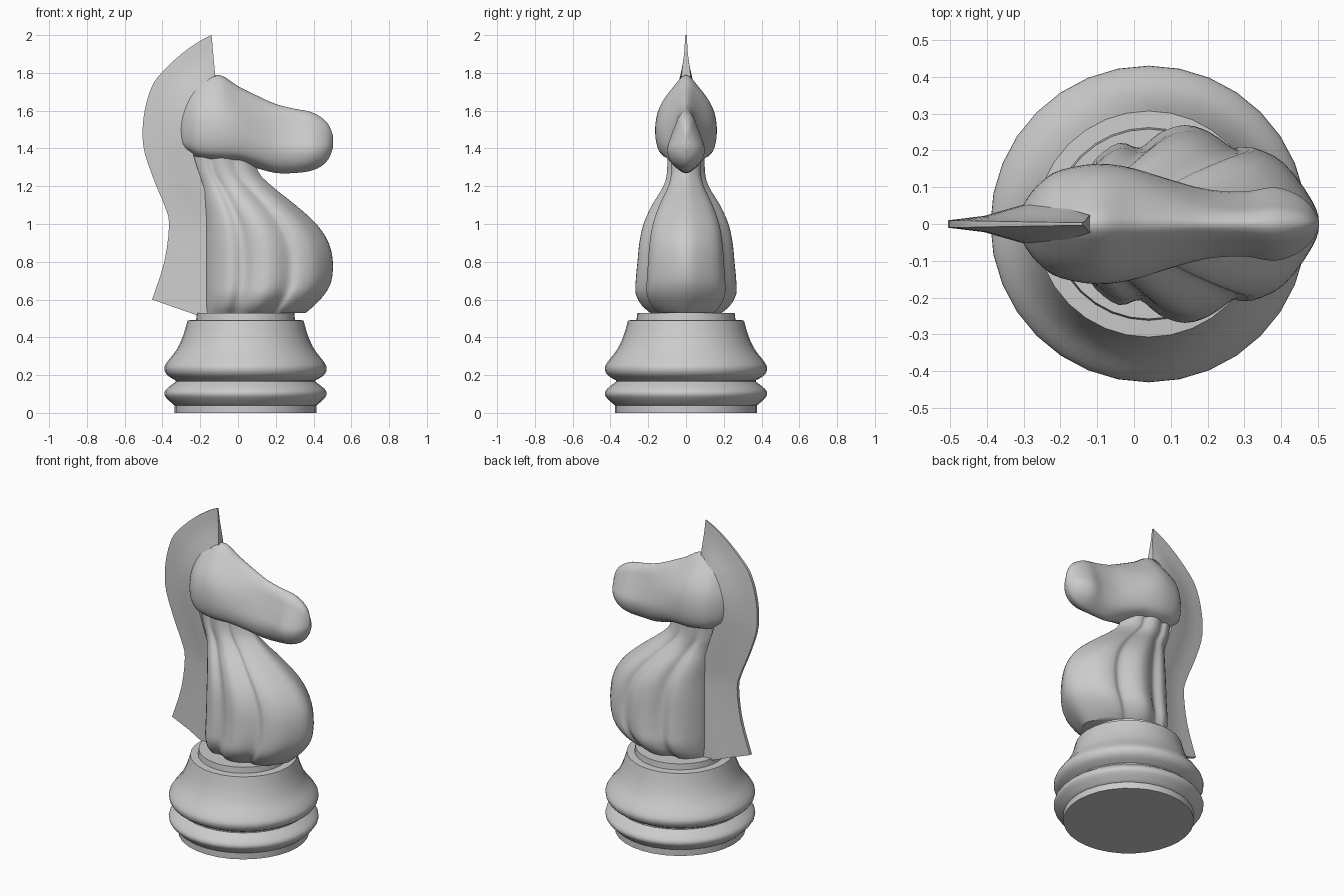
import bpy, bmesh, math
from mathutils import Vector

if "Cube" in bpy.data.objects:
    bpy.data.objects.remove(bpy.data.objects["Cube"])


def spline(pts, steps, closed=False):
    """Catmull-Rom resampling that passes through every point."""
    pts = [Vector(p) for p in pts]
    n = len(pts)
    out = []
    for i in range(n if closed else n - 1):
        if closed:
            a, b, c, d = (pts[(i + k) % n] for k in (-1, 0, 1, 2))
        else:
            a, b, c, d = pts[max(i - 1, 0)], pts[i], pts[i + 1], pts[min(i + 2, n - 1)]
        for s in range(steps):
            t = s / steps
            out.append(0.5 * (2 * b + (c - a) * t + (2 * a - 5 * b + 4 * c - d) * t * t
                              + (3 * b - a - 3 * c + d) * t ** 3))
    if not closed:
        out.append(pts[-1])
    return out


def loft(name, rings, angle=40):
    """Skin closed rings of 3D points and cap both ends."""
    bm = bmesh.new()
    rows = [[bm.verts.new(p) for p in ring] for ring in rings]
    n = len(rows[0])
    for a, b in zip(rows, rows[1:]):
        for i in range(n):
            j = (i + 1) % n
            bm.faces.new((a[i], a[j], b[j], b[i]))
    bm.faces.new(rows[0])
    bm.faces.new(rows[-1])
    bmesh.ops.recalc_face_normals(bm, faces=bm.faces)
    mesh = bpy.data.meshes.new(name)
    bm.to_mesh(mesh)
    bm.free()
    ob = bpy.data.objects.new(name, mesh)
    bpy.context.collection.objects.link(ob)
    bpy.ops.object.select_all(action='DESELECT')
    ob.select_set(True)
    bpy.context.view_layer.objects.active = ob
    bpy.ops.object.shade_smooth_by_angle(angle=math.radians(angle))
    return ob


def mirrored(half):
    """Complete a half section whose first and last points are (near) the centre."""
    back = [(a, -b) for a, b in reversed(half) if b > 1e-6]
    return list(half) + back


# turned base
SEG = 32
foot = [(.375, 0), (.375, .04)]
lower_ring = spline([(.38, .042), (.42, .08), (.43, .105), (.415, .13), (.37, .165)], 3)
upper_ring = spline([(.37, .172), (.415, .2), (.43, .235), (.415, .27), (.365, .335),
                     (.33, .41), (.307, .49)], 3)
collar = [(.262, .492), (.258, .528)]
profile = foot + [tuple(p) for p in lower_ring + upper_ring] + collar
loft("turned_base", [[(.04 + r * math.cos(2 * math.pi * k / SEG),
                       r * math.sin(2 * math.pi * k / SEG), z) for k in range(SEG)]
                     for r, z in profile], 35)

# neck and chest: lobed section scaled between back edge, front edge and half width
lobes = mirrored([(1, 0), (.97, .25), (.86, .63), (.74, .78), (.67, .76), (.57, .93),
                  (.48, 1), (.38, .93), (.29, .77), (.2, .82), (.1, .65), (.03, .38), (0, .15)])
lobes = spline(lobes, 3, True)
neck_rows = spline([(.53, -.17, .36, .19), (.57, -.17, .405, .235), (.63, -.17, .46, .266),
                    (.7, -.17, .495, .266), (.8, -.17, .502, .257), (.9, -.17, .48, .247),
                    (1.0, -.17, .415, .225), (1.1, -.18, .305, .18), (1.2, -.2, .18, .12),
                    (1.28, -.23, .105, .1), (1.4, -.25, .08, .1)], 3)
loft("neck", [[(xl + (xr - xl) * u, w * v, z) for u, v in lobes]
              for z, xl, xr, w in neck_rows])

# head: vertical sections along x, blending from cheek shape to snout shape
cheek = mirrored([(0, 0), (.06, .6), (.14, .88), (.3, 1), (.5, .98), (.68, .8), (.87, .4), (1, 0)])
snout = mirrored([(0, 0), (.07, .5), (.19, .85), (.37, 1), (.58, .8), (.76, .58), (.92, .36), (1, 0)])
cheek, snout = spline(cheek, 3, True), spline(snout, 3, True)
head_rows = spline([(-.315, 1.48, 1.56, .02), (-.29, 1.4, 1.65, .07), (-.25, 1.365, 1.72, .115),
                    (-.2, 1.335, 1.765, .145), (-.1, 1.32, 1.79, .162), (0, 1.32, 1.73, .15),
                    (.1, 1.295, 1.68, .12), (.2, 1.27, 1.635, .094), (.3, 1.27, 1.61, .088),
                    (.38, 1.28, 1.595, .1), (.44, 1.305, 1.565, .082), (.48, 1.345, 1.525, .05),
                    (.502, 1.4, 1.47, .012)], 3)
rings = []
for x, zb, zt, w in head_rows:
    f = min(max((x + .02) / .27, 0), 1)
    sec = [c.lerp(s, f) for c, s in zip(cheek, snout)]
    rings.append([(x, w * v, zb + (zt - zb) * t) for t, v in sec])
loft("head", rings, 60)

# mane: thin crest from an outer edge to an inner edge buried in neck and head
# each row: outer x, outer z, inner x, inner z, thickness factor
mane_rows = spline([(-.455, .6, -.14, .49, 1), (-.39, .8, -.13, .78, 1), (-.365, 1.0, -.13, .98, 1),
                    (-.39, 1.1, -.15, 1.1, 1), (-.44, 1.22, -.19, 1.22, 1),
                    (-.495, 1.38, -.24, 1.38, 1), (-.505, 1.5, -.26, 1.48, 1),
                    (-.49, 1.62, -.25, 1.58, 1), (-.455, 1.73, -.22, 1.66, .9),
                    (-.405, 1.8, -.19, 1.71, .8), (-.3, 1.9, -.16, 1.76, .6),
                    (-.2, 1.97, -.13, 1.78, .45), (-.14, 2.0, -.12, 1.78, .4)], 3)
crest = [(0, .01), (.2, .016), (.4, .022), (.6, .036), (.8, .05), (1, .06)]
crest = crest + [(u, -h) for u, h in reversed(crest)]
loft("mane", [[(ox + (ix - ox) * u, h * f, oz + (iz - oz) * u) for u, h in crest]
              for ox, oz, ix, iz, f in mane_rows])
